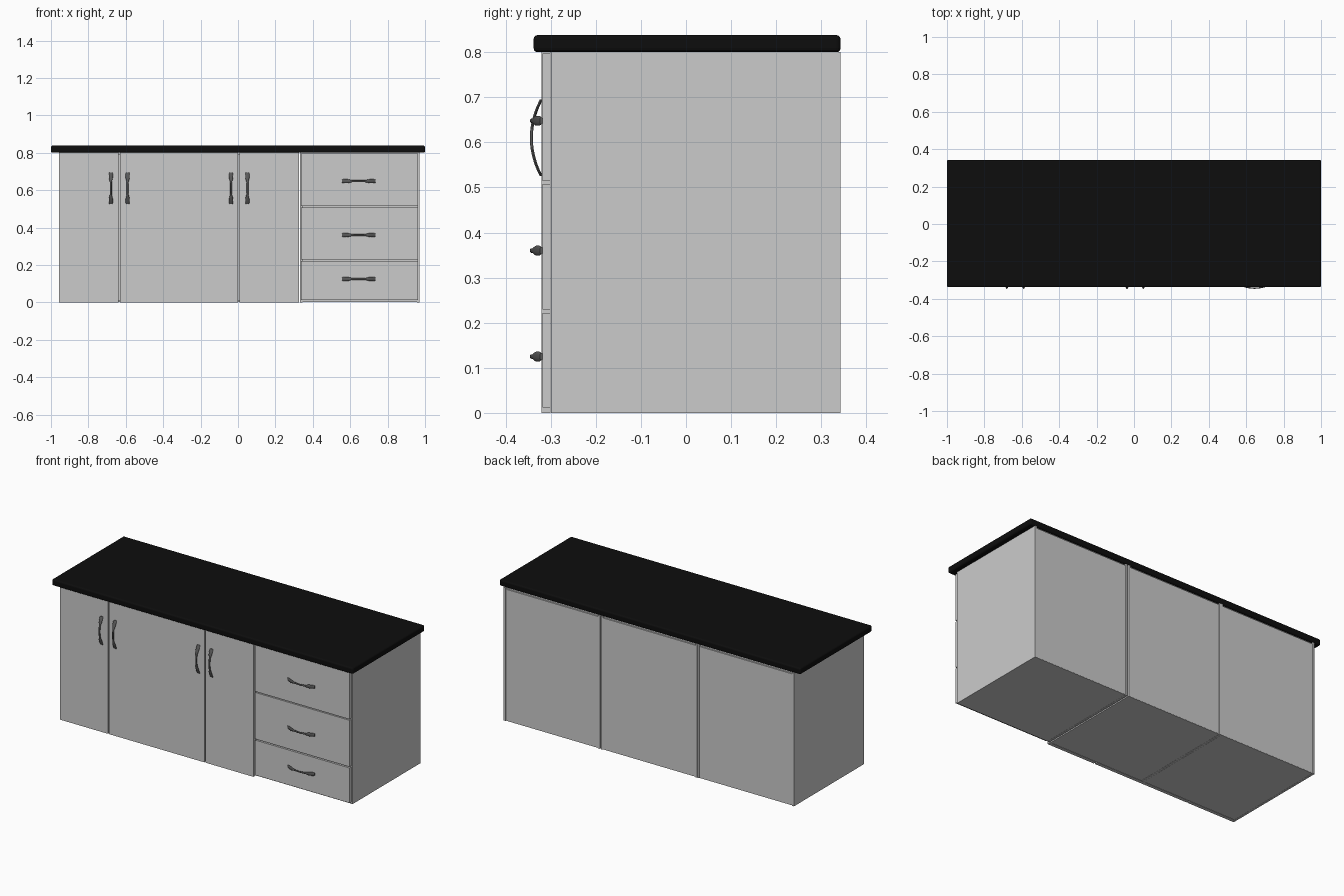
import bpy, bmesh, math
from mathutils import Vector

cube = bpy.data.objects.get("Cube")
if cube:
    bpy.data.objects.remove(cube, do_unlink=True)


def material(name, value):
    m = bpy.data.materials.new(name)
    m.use_nodes = True
    m.diffuse_color = (value, value, value, 1)
    m.node_tree.nodes["Principled BSDF"].inputs["Base Color"].default_value = m.diffuse_color
    return m


BOARD = material("light grey board", 0.6)
STONE = material("black worktop", 0.004)
METAL = material("dark grey metal", 0.1)


def finish(bm, name, mat):
    bmesh.ops.recalc_face_normals(bm, faces=bm.faces)
    mesh = bpy.data.meshes.new(name)
    bm.to_mesh(mesh)
    bm.free()
    mesh.materials.append(mat)
    obj = bpy.data.objects.new(name, mesh)
    bpy.context.collection.objects.link(obj)
    return obj


def box(name, x, y, z, mat=BOARD):
    bm = bmesh.new()
    bmesh.ops.create_cube(bm, size=1)
    for v in bm.verts:
        v.co = [(a + b) / 2 + c * (b - a) for c, (a, b) in zip(v.co, (x, y, z))]
    return finish(bm, name, mat)


FRONT, BACK, TOP, T = -0.30, 0.343, 0.80, 0.012


def cabinet(name, x0, x1):
    """Hollow carcass: two sides, base, top and a slightly recessed back."""
    depth = (FRONT, BACK)
    box(name + "_side_right", (x0, x0 + T), depth, (0, TOP))
    box(name + "_side_left", (x1 - T, x1), depth, (0, TOP))
    inner = (x0 + T, x1 - T)
    box(name + "_base", inner, (FRONT, BACK - 0.003), (0.001, T))
    box(name + "_top", inner, (FRONT, BACK - 0.012), (TOP - T, TOP))
    box(name + "_back", (x0 + T + 0.001, x1 - T - 0.001),
        (BACK - 0.01, BACK - 0.002), (0.002, TOP - 0.01))


def handle(name, centre, length, vertical):
    """Bowed pull with a thin middle and wide flat ends."""
    bm = bmesh.new()
    rings, steps, sides = [], 20, 10
    for i in range(steps + 1):
        t = 2 * i / steps - 1
        flare = min(1, max(0, (abs(t) - 0.35) / 0.35))
        half = 0.005 + 0.006 * flare * flare * (3 - 2 * flare)
        if abs(t) > 0.9:
            half *= 0.75
        bow = -0.022 * (1 - t * t)
        ring = []
        for k in range(sides):
            a = math.tau * k / sides
            across, along = half * math.cos(a), t * length / 2
            y = bow + 0.0035 * math.sin(a)
            offset = (across, y, along) if vertical else (along, y, across)
            ring.append(bm.verts.new(Vector(centre) + Vector(offset)))
        rings.append(ring)
    for r, s in zip(rings, rings[1:]):
        for k in range(sides):
            n = (k + 1) % sides
            bm.faces.new((r[k], r[n], s[n], s[k]))
    bm.faces.new(rings[0])
    bm.faces.new(rings[-1])
    obj = finish(bm, name, METAL)
    bpy.ops.object.select_all(action="DESELECT")
    obj.select_set(True)
    bpy.context.view_layer.objects.active = obj
    bpy.ops.object.shade_smooth_by_angle(angle=math.radians(50))


# Carcasses
cabinet("right_cabinet", -0.957, -0.315)
cabinet("middle_cabinet", -0.314, 0.324)
cabinet("drawer_cabinet", 0.332, 0.97)

# Doors and their handles
doors = [(-0.957, -0.638, -0.68), (-0.631, -0.3145, -0.59),
         (-0.3145, 0.001, -0.037), (0.008, 0.327, 0.05)]
for i, (x0, x1, hx) in enumerate(doors, 1):
    box(f"door_{i}", (x0, x1), (-0.321, FRONT - 0.001), (0, TOP))
    handle(f"door_handle_{i}", (hx, -0.321, 0.61), 0.17, True)

# Drawer fronts and their handles
drawers = [(0.012, 0.222, 0.125), (0.229, 0.508, 0.36), (0.514, 0.797, 0.648)]
for i, (z0, z1, hz) in enumerate(drawers, 1):
    box(f"drawer_front_{i}", (0.337, 0.963), (-0.318, FRONT - 0.001), (z0, z1))
    handle(f"drawer_handle_{i}", (0.645, -0.321, hz), 0.18, False)

# Worktop with rounded edges
worktop = box("worktop", (-1, 1), (-0.338, 0.343), (TOP, 0.838), STONE)
bevel = worktop.modifiers.new("rounded_edges", "BEVEL")
bevel.width = 0.009
bevel.segments = 3
